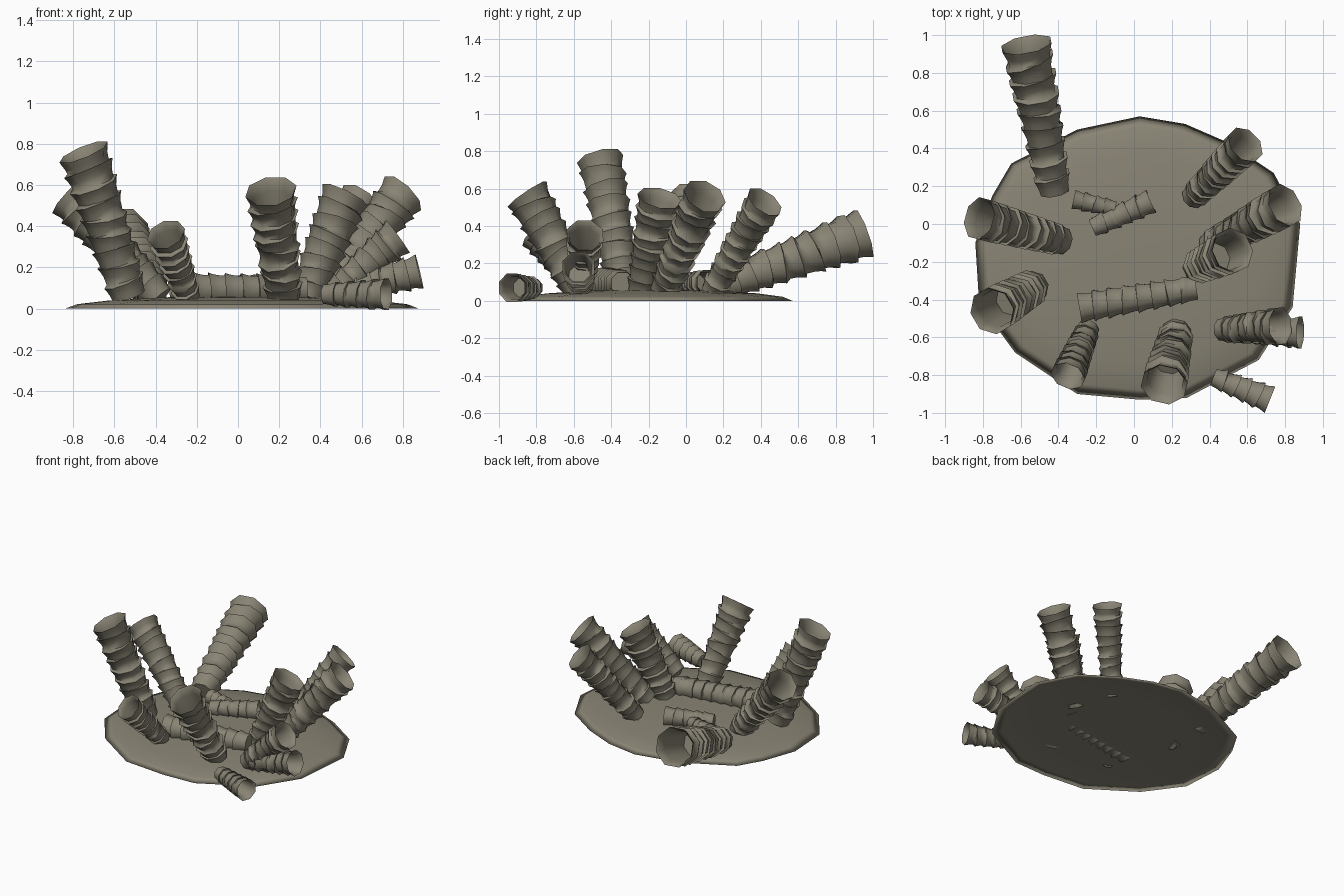
import bpy, bmesh, math, random
from mathutils import Vector, Matrix

random.seed(4)
if "Cube" in bpy.data.objects:
    bpy.data.objects.remove(bpy.data.objects["Cube"])

stone = bpy.data.materials.new("olive_grey")
stone.use_nodes = True
COLOUR = (0.25, 0.23, 0.175, 1)
stone.diffuse_color = COLOUR
stone.node_tree.nodes["Principled BSDF"].inputs["Base Color"].default_value = COLOUR


def finish(bm, name, angle):
    bmesh.ops.recalc_face_normals(bm, faces=bm.faces)
    mesh = bpy.data.meshes.new(name)
    bm.to_mesh(mesh)
    bm.free()
    mesh.materials.append(stone)
    obj = bpy.data.objects.new(name, mesh)
    bpy.context.collection.objects.link(obj)
    bpy.ops.object.select_all(action='DESELECT')
    obj.select_set(True)
    bpy.context.view_layer.objects.active = obj
    bpy.ops.object.shade_smooth_by_angle(angle=math.radians(angle))


def skin(bm, rings):
    """Join a list of vertex loops and cap both ends."""
    n = len(rings[0])
    for a, b in zip(rings, rings[1:]):
        for i in range(n):
            j = (i + 1) % n
            bm.faces.new((a[i], a[j], b[j], b[i]))
    bm.faces.new(rings[0])
    bm.faces.new(rings[-1])


def tube(name, base, tip, r0, r1, segments, sides=8):
    """Stack of flared cups from base to tip, hollow at the tip."""
    base, tip = Vector(base), Vector(tip)
    axis = tip - base
    turn = axis.to_track_quat('Z', 'Y').to_matrix()
    # standing tubes open slightly outward at the mouth
    mouth = Matrix.Identity(3)
    if axis.z > 0.35 * axis.length:
        outward = Matrix.Rotation(0.1, 3, Vector((0, 0, 1)).cross(axis))
        mouth = turn.transposed() @ outward @ turn
    bm = bmesh.new()
    rings = []

    def ring(t, scale, tilt):
        r = (r0 + (r1 - r0) * t) * scale
        loop = []
        for i in range(sides):
            a = 2 * math.pi * (i + 0.5) / sides
            p = tilt @ Vector((r * math.cos(a), r * math.sin(a), 0))
            loop.append(bm.verts.new(base + axis * t + turn @ p))
        rings.append(loop)

    flat = Matrix.Identity(3)
    for s in range(segments):
        last = s == segments - 1
        lean = random.uniform(0, 2 * math.pi)
        tilt = Matrix.Rotation(random.uniform(0.08, 0.22), 3,
                               Vector((math.cos(lean), math.sin(lean), 0)))
        if last:
            tilt = mouth
        ring((s + 0.06) / segments if s else 0, 0.88, flat)
        ring((s + 0.45) / segments, 0.91, tilt)
        ring((s + 0.78) / segments, 0.98, tilt)
        ring((s + 1.0) / segments, 1.02 if last else 1.06, tilt)
    # inner wall of the mouth
    for t, scale in ((0.985, 0.95), (0.9, 0.84), (0.55, 0.78)):
        ring(t, scale, mouth)
    skin(bm, rings)
    finish(bm, name, 58)


# Low domed base plate with an irregular outline and a softly shaded rim
outline = [(.03, .57), (.27, .53), (.5, .43), (.74, .27), (.88, 0), (.84, -.44),
           (.66, -.72), (.28, -.92), (.03, -.93), (-.3, -.9), (-.63, -.68),
           (-.82, -.42), (-.84, -.1), (-.75, .15), (-.65, .32), (-.3, .5)]
centre = Vector((.02, -.18))
bm = bmesh.new()
loops = []
for scale, z in ((.15, .027), (.6, .024), (.92, .013), (1, 0),
                 (.93, .022), (.75, .04), (.45, .055), (.15, .06)):
    loop = []
    for p in outline:
        q = centre + (Vector(p) - centre) * scale
        loop.append(bm.verts.new((q.x, q.y, z)))
    loops.append(loop)
skin(bm, loops)
finish(bm, "base_plate", 180)

# Ringed tubes: name, base, tip, base radius, tip radius, cups
tubes = [
    ("back_long_tube", (-.42, .17, .08), (-.57, .95, .36), .093, .14, 9),
    ("back_left_tube", (.31, .14, .05), (.59, .42, .53), .072, .105, 9),
    ("right_tube", (-.38, -.09, .05), (-.82, .03, .545), .083, .115, 9),
    ("tall_right_tube", (-.53, -.33, .06), (-.75, -.46, .76), .094, .125, 9),
    ("left_tube", (.4, -.12, .05), (.8, .1, .56), .083, .118, 9),
    ("middle_left_tube", (.33, -.23, .05), (.52, -.14, .55), .088, .12, 8),
    ("front_left_upper_tube", (.46, -.56, .07), (.775, -.54, .35), .068, .103, 7),
    ("front_left_lower_tube", (.46, -.56, .08), (.88, -.575, .18), .063, .09, 7),
    ("edge_lying_tube", (.42, -.81, .07), (.72, -.93, .07), .057, .08, 5),
    ("front_tube", (.225, -.57, .05), (.16, -.85, .57), .09, .125, 8),
    ("front_right_tube", (-.24, -.55, .05), (-.35, -.805, .36), .064, .095, 7),
    ("long_lying_tube", (.33, -.34, .092), (-.29, -.445, .095), .074, .086, 8),
    ("small_lying_tube", (-.22, -.02, .09), (.09, .12, .1), .057, .07, 5),
    ("tiny_lying_tube", (-.1, .08, .09), (-.32, .13, .09), .047, .055, 4),
]
for spec in tubes:
    tube(*spec)
